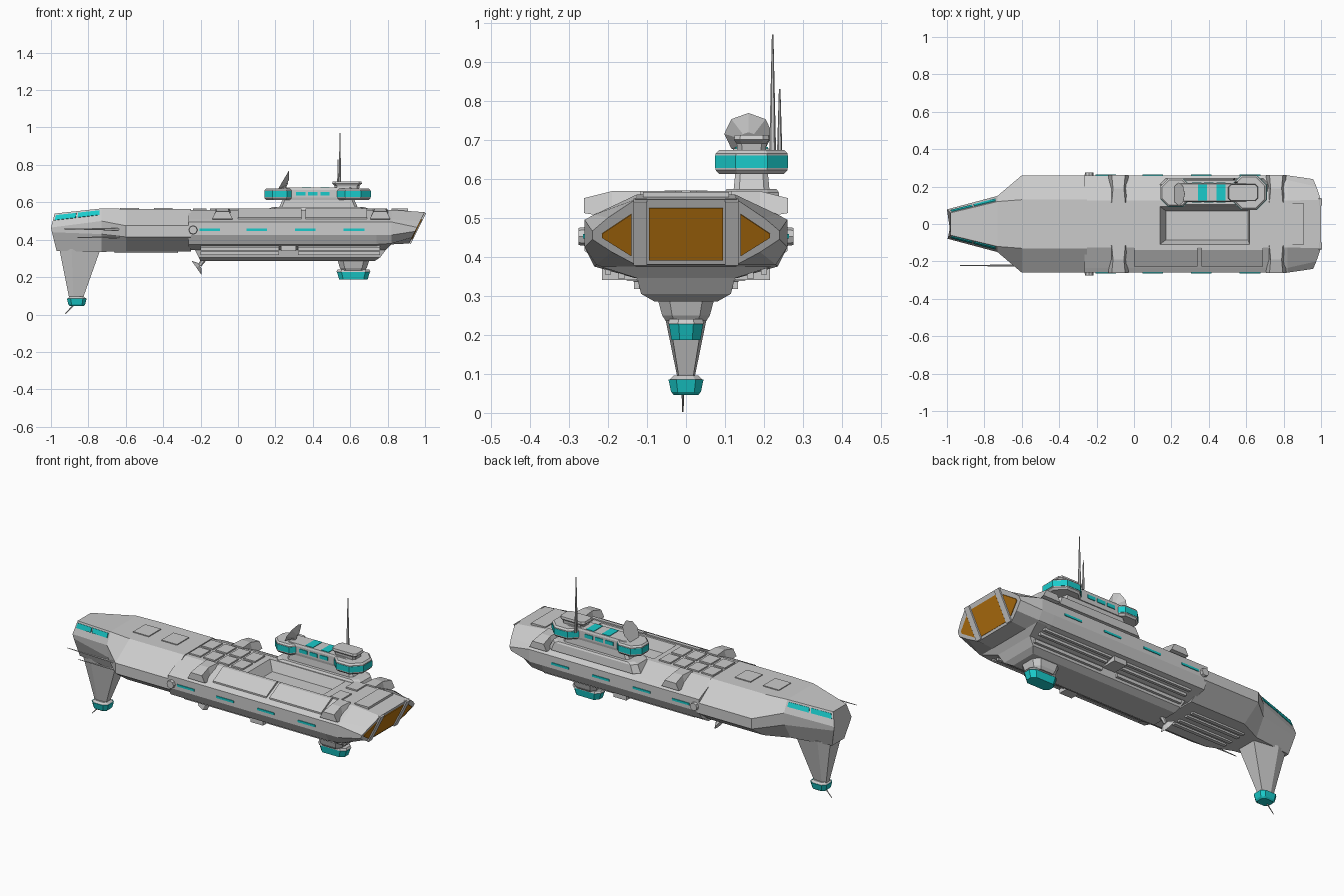
import bpy, bmesh
from mathutils import Vector


def mat(name, col):
    m = bpy.data.materials.new(name)
    m.diffuse_color = col
    return m


TEAL = mat("teal_glass", (0.01, 0.6, 0.6, 1))
ORANGE = mat("orange_glow", (0.5, 0.18, 0.005, 1))


def loft(name, rings, m=None):
    """Skin a list of equal-length rings and cap both ends."""
    bm = bmesh.new()
    vs = [[bm.verts.new(p) for p in r] for r in rings]
    n = len(rings[0])
    for a, b in zip(vs, vs[1:]):
        for i in range(n):
            j = (i + 1) % n
            bm.faces.new((a[i], a[j], b[j], b[i]))
    bm.faces.new(vs[0])
    bm.faces.new(vs[-1])
    bmesh.ops.recalc_face_normals(bm, faces=bm.faces)
    me = bpy.data.meshes.new(name)
    bm.to_mesh(me)
    bm.free()
    ob = bpy.data.objects.new(name, me)
    bpy.context.collection.objects.link(ob)
    if m:
        me.materials.append(m)
    return ob


def sym(half, x=None):
    """Mirror half a cross-section across y."""
    pts = [p if x is None else (x, *p) for p in half]
    return pts + [(p[0], -p[1], p[2]) for p in reversed(pts)]


def rect(x0, x1, y0, y1, z):
    return [(x0, y0, z), (x1, y0, z), (x1, y1, z), (x0, y1, z)]


def box(name, x0, x1, y0, y1, z0, z1, m=None):
    return loft(name, [rect(x0, x1, y0, y1, z0), rect(x0, x1, y0, y1, z1)], m)


def tier(name, cx, cy, hx, hy, c, levels, m=None):
    """Stacked chamfered rectangles, levels = (z, scale)."""
    base = [(hx, hy - c), (hx - c, hy), (c - hx, hy), (-hx, hy - c),
            (-hx, c - hy), (c - hx, -hy), (hx - c, -hy), (hx, c - hy)]
    return loft(name, [[(cx + x * s, cy + y * s, z) for x, y in base] for z, s in levels], m)


def rod(name, a, b, r1, r2, n=6):
    a, b = Vector(a), Vector(b)
    bm = bmesh.new()
    bmesh.ops.create_cone(bm, cap_ends=True, segments=n, radius1=r1, radius2=r2, depth=(b - a).length)
    me = bpy.data.meshes.new(name)
    bm.to_mesh(me)
    bm.free()
    ob = bpy.data.objects.new(name, me)
    bpy.context.collection.objects.link(ob)
    ob.location = (a + b) / 2
    ob.rotation_euler = (b - a).to_track_quat('Z', 'Y').to_euler()
    return ob


def patch(name, pts, out, m=None, t=0.004):
    """Thin plate lying on a face, pushed along the direction out."""
    o = Vector(out).normalized() * t
    return loft(name, [[Vector(p) - o for p in pts], [Vector(p) + o for p in pts]], m)


# Fore hull and tapered nose
nose_a = [(-0.98, 0.06, 0.54), (-1.0, 0.078, 0.465), (-0.995, 0.075, 0.44), (-0.97, 0.055, 0.34)]
nose_b = [(0.12, 0.567), (0.15, 0.5), (0.145, 0.43), (0.09, 0.335)]
fore = [(0.13, 0.565), (0.26, 0.475), (0.26, 0.415), (0.15, 0.338)]
loft("fore_hull", [sym(nose_a), sym(nose_b, -0.73), sym(fore, -0.6), sym(fore, -0.25)])

# Main hull with slanted stern
mid = [(0.125, 0.56), (0.235, 0.508), (0.26, 0.495), (0.26, 0.425), (0.235, 0.375), (0.13, 0.345)]
aft = [(0.125, 0.56), (0.235, 0.508), (0.26, 0.495), (0.26, 0.425), (0.23, 0.38), (0.13, 0.375)]


def slant(y, z, d=0.0):
    return (1 - (0.55 - z) * 0.5 + d, y, z)


stern = [slant(*p) for p in [(0.13, 0.547), (0.2, 0.5), (0.24, 0.466), (0.24, 0.445), (0.19, 0.412), (0.13, 0.38)]]
hull = loft("main_hull", [sym(mid, -0.265), sym(mid, 0.74), sym(aft, 0.82), sym(stern)])

# Recessed dorsal bay
cut = loft("bay_cutter", [rect(0.17, 0.61, -0.085, 0.07, 0.505), rect(0.13, 0.62, -0.115, 0.1, 0.575)])
cut.hide_render = True
cut.hide_viewport = True
bo = hull.modifiers.new("bay", 'BOOLEAN')
bo.object = cut
bo.operation = 'DIFFERENCE'

# Stern engine glow and frame posts
out = (1, 0, -0.5)
patch("engine_glow", [slant(y, z) for y, z in [(-0.095, 0.525), (0.095, 0.525), (0.095, 0.392), (-0.095, 0.392)]], out, ORANGE)
for s in (1, -1):
    patch("engine_side_glow", [slant(s * y, z) for y, z in [(0.14, 0.51), (0.215, 0.46), (0.215, 0.45), (0.14, 0.403)]], out, ORANGE)
    patch("engine_post", [slant(s * y, z) for y, z in [(0.1, 0.545), (0.135, 0.545), (0.135, 0.382), (0.1, 0.382)]], out, None, 0.009)

# Keel tray with side rails
loft("keel", [sym(h) for h in (
    [(-0.25, 0.22, 0.375), (0.82, 0.22, 0.375)],
    [(-0.23, 0.125, 0.345), (0.79, 0.125, 0.345)],
    [(-0.21, 0.115, 0.305), (0.76, 0.115, 0.305)],
    [(-0.2, 0.08, 0.285), (0.73, 0.08, 0.285)])])
for s in (1, -1):
    for x0, x1 in ((-0.2, 0.22), (0.32, 0.76)):
        for y, z in ((0.2, 0.362), (0.165, 0.35), (0.125, 0.325)):
            box("keel_rail", x0, x1, s * y - 0.008, s * y + 0.008, z - 0.007, z + 0.012)
    box("keel_clamp", 0.23, 0.31, s * 0.17 - 0.045, s * 0.17 + 0.045, 0.34, 0.38)
    for y in (0.03, 0.07):
        box("fore_belly_rail", -0.66, -0.32, s * y - 0.01, s * y + 0.01, 0.328, 0.342)

    # Flank windows, nose windows and thruster blocks
    for x in (-0.15, 0.1, 0.36, 0.62):
        box("flank_window", x - 0.055, x + 0.055, s * 0.26 - 0.004, s * 0.26 + 0.004, 0.447, 0.459, TEAL)
    tl, tr = Vector(nose_a[0]), Vector((-0.73, 0.12, 0.567))
    bl, br = Vector(nose_a[1]), Vector((-0.73, 0.15, 0.5))
    for u0, u1 in ((0.04, 0.47), (0.51, 0.96)):
        q = [tl.lerp(tr, u).lerp(bl.lerp(br, u), v) for u, v in ((u0, 0.14), (u1, 0.14), (u1, 0.5), (u0, 0.5))]
        patch("nose_window", [(p.x, s * p.y, p.z) for p in q], (-0.2, s, 0.3), TEAL)
    rod("thruster_block", (-0.24, s * 0.25, 0.452), (-0.24, s * 0.276, 0.452), 0.025, 0.022, 8)

    # Shoulder clamps over the deck edges
    for x in (-0.083, 0.76):
        loft("shoulder_clamp", [[(x - w, s * y, b), (x + w, s * y, b), (x + w * 0.65, s * y, t), (x - w * 0.65, s * y, t)]
             for y, w, b, t in ((0.115, 0.055, 0.53, 0.568), (0.19, 0.045, 0.5, 0.568), (0.262, 0.055, 0.512, 0.55))])

# Deck plates and hatches
for x in (-0.58, -0.4):
    box("fore_hatch", x - 0.05, x + 0.05, -0.055, 0.055, 0.55, 0.57)
for x in (-0.205, -0.115, -0.025, 0.065):
    for y in (-0.055, 0.055):
        box("deck_panel", x - 0.036, x + 0.036, y - 0.045, y + 0.045, 0.55, 0.568)
for x0, x1 in ((0.0, 0.34), (0.36, 0.69)):
    loft("edge_plate", [[(x, -0.12, 0.55), (x, -0.12, 0.567), (x, -0.14, 0.567), (x, -0.228, 0.52), (x, -0.228, 0.5)] for x in (x0, x1)])
for y in (-0.07, 0.07):
    box("stern_panel", 0.67, 0.74, y - 0.045, y + 0.045, 0.55, 0.568)
box("stern_plate", 0.82, 0.91, -0.11, 0.11, 0.55, 0.566)

# Ventral fin, sensor foot and probe
loft("ventral_fin", [sym([(-0.955, 0.05, 0.35), (-0.89, 0.075, 0.35), (-0.735, 0.06, 0.35)]),
                     sym([(-0.903, 0.015, 0.09), (-0.88, 0.022, 0.09), (-0.828, 0.018, 0.09)])])
tier("foot_cap", -0.862, 0, 0.052, 0.044, 0.02, [(0.084, 1), (0.096, 0.7)])
tier("foot_sensor", -0.862, 0, 0.053, 0.045, 0.02, [(0.046, 0.7), (0.054, 0.85), (0.086, 1)], TEAL)
rod("foot_probe", (-0.875, -0.008, 0.055), (-0.925, -0.008, 0.003), 0.004, 0.002)

# Ventral gondola
tier("gondola_neck", 0.617, 0, 0.085, 0.072, 0.03, [(0.235, 0.72), (0.25, 0.85), (0.29, 1)])
tier("gondola_roof", 0.617, 0, 0.09, 0.045, 0.025, [(0.228, 1.02), (0.24, 0.95)])
tier("gondola_cabin", 0.617, 0, 0.089, 0.044, 0.025, [(0.187, 0.85), (0.23, 1)], TEAL)

# Offset command tower
CY = 0.168
tier("tower_base", 0.43, CY, 0.29, 0.075, 0.03, [(0.52, 1), (0.565, 0.93), (0.574, 0.85)])
tier("tower_pylon", 0.43, CY, 0.22, 0.048, 0.015, [(0.55, 1), (0.62, 0.86)])
tier("bridge_spine", 0.42, CY, 0.2, 0.05, 0.01, [(0.612, 0.95), (0.625, 1), (0.667, 1), (0.678, 0.92)])
for nm, cx, hx, hy, c in (("aft", 0.615, 0.093, 0.092, 0.052), ("fore", 0.222, 0.08, 0.075, 0.042)):
    tier(nm + "_bridge_pod", cx, CY, hx, hy, c, [(0.612, 0.9), (0.622, 1), (0.665, 1), (0.674, 0.9)])
    tier(nm + "_bridge_glass", cx, CY, hx, hy, c, [(0.628, 1.02), (0.66, 1.02)], TEAL)
for x in (0.335, 0.4, 0.465):
    for y in (CY - 0.05, CY + 0.05):
        box("bridge_window", x - 0.025, x + 0.025, y - 0.004, y + 0.004, 0.636, 0.656, TEAL)
for x in (0.365, 0.465):
    box("roof_window", x - 0.024, x + 0.024, CY - 0.042, CY + 0.042, 0.67, 0.681, TEAL)
tier("tower_house", 0.583, CY, 0.08, 0.045, 0.015, [(0.67, 0.8), (0.69, 0.85), (0.7, 1), (0.712, 0.95)])

# Masts, dishes and forward spikes
rod("tall_mast", (0.545, 0.222, 0.66), (0.545, 0.222, 0.97), 0.009, 0.002)
rod("short_mast", (0.535, 0.24, 0.66), (0.535, 0.24, 0.83), 0.007, 0.002)
rod("tower_dish", (0.262, 0.16, 0.702), (0.24, 0.16, 0.715), 0.02, 0.062, 8)
rod("dish_stalk", (0.23, 0.16, 0.66), (0.258, 0.16, 0.71), 0.018, 0.012)
rod("belly_dish", (-0.205, 0, 0.262), (-0.222, 0, 0.25), 0.018, 0.045, 8)
rod("belly_dish_stalk", (-0.18, 0, 0.3), (-0.205, 0, 0.262), 0.015, 0.01)
rod("upper_spike", (-0.58, -0.222, 0.455), (-0.93, -0.222, 0.458), 0.008, 0.002)
rod("lower_spike", (-0.58, -0.222, 0.415), (-0.86, -0.222, 0.411), 0.008, 0.002)
